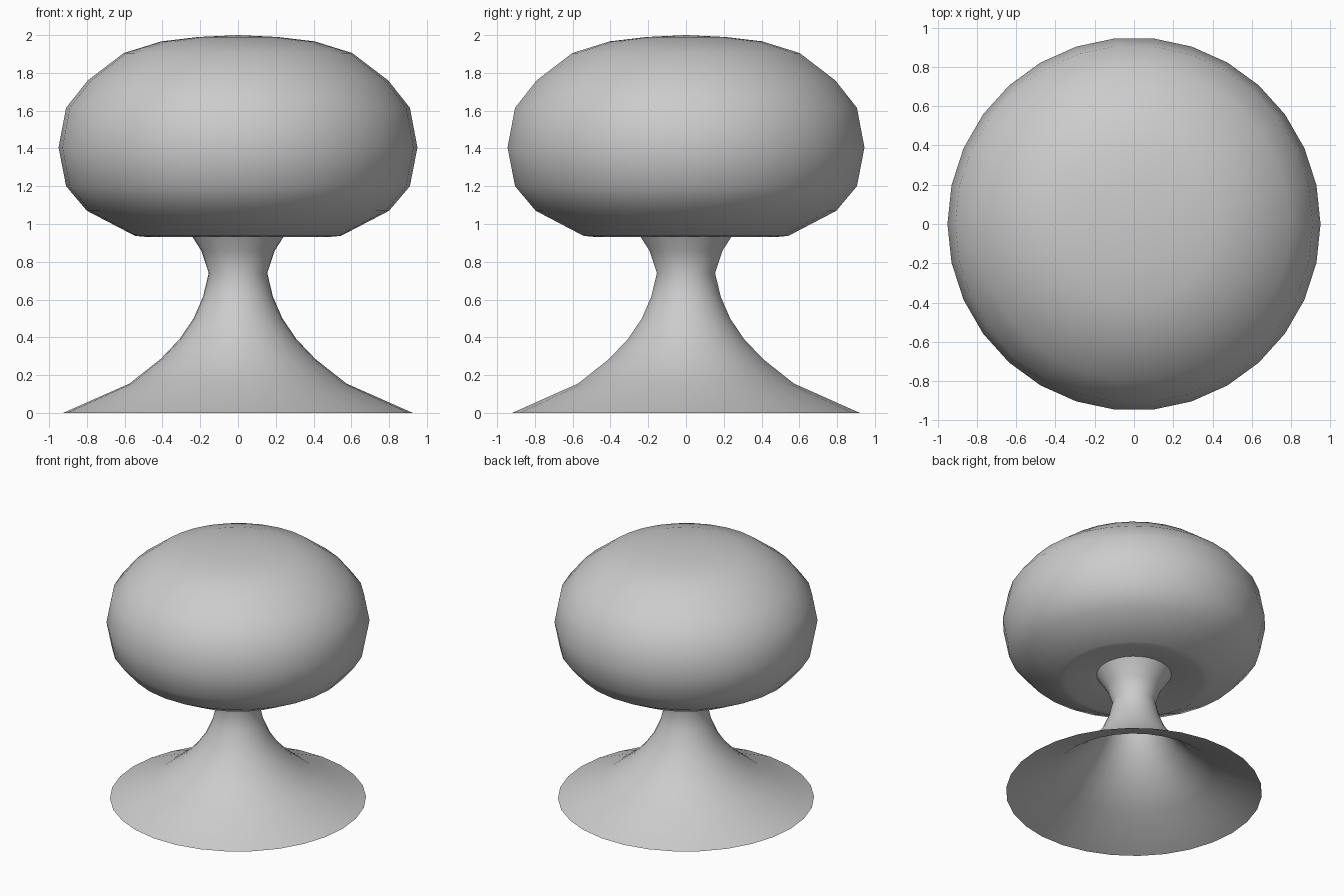
import bpy, bmesh, math

if "Cube" in bpy.data.objects:
    bpy.data.objects.remove(bpy.data.objects["Cube"])

SIDES = 30


def lathe(name, profile):
    """Spin a (radius, height) profile, listed bottom to top, around z."""
    bm = bmesh.new()
    rings = []
    for r, z in profile:
        if r == 0:
            rings.append([bm.verts.new((0, 0, z))] * SIDES)
        else:
            rings.append([bm.verts.new((r * math.cos(a), r * math.sin(a), z))
                          for a in (2 * math.pi * i / SIDES for i in range(SIDES))])
    for low, high in zip(rings, rings[1:]):
        for i in range(SIDES):
            j = (i + 1) % SIDES
            corners = dict.fromkeys((low[i], low[j], high[j], high[i]))
            bm.faces.new(list(corners))
    mesh = bpy.data.meshes.new(name)
    bm.to_mesh(mesh)
    bm.free()
    obj = bpy.data.objects.new(name, mesh)
    bpy.context.collection.objects.link(obj)
    bpy.ops.object.select_all(action='DESELECT')
    obj.select_set(True)
    bpy.context.view_layer.objects.active = obj
    bpy.ops.object.shade_smooth_by_angle(angle=math.radians(50))
    return obj


# Flared hollow foot, open underneath, narrowing to the neck
lathe("flared_stem", [
    (0.925, 0.0), (0.575, 0.155), (0.41, 0.285), (0.31, 0.39), (0.235, 0.5),
    (0.185, 0.615), (0.155, 0.74), (0.195, 0.86), (0.27, 0.976)])

# Rounded cap with a slightly dished underside around the neck
lathe("rounded_cap", [
    (0.27, 0.976), (0.49, 0.932), (0.545, 0.937), (0.80, 1.07), (0.91, 1.2),
    (0.95, 1.405), (0.91, 1.615), (0.795, 1.76), (0.605, 1.905),
    (0.405, 1.967), (0.21, 1.99), (0, 2.0)])
